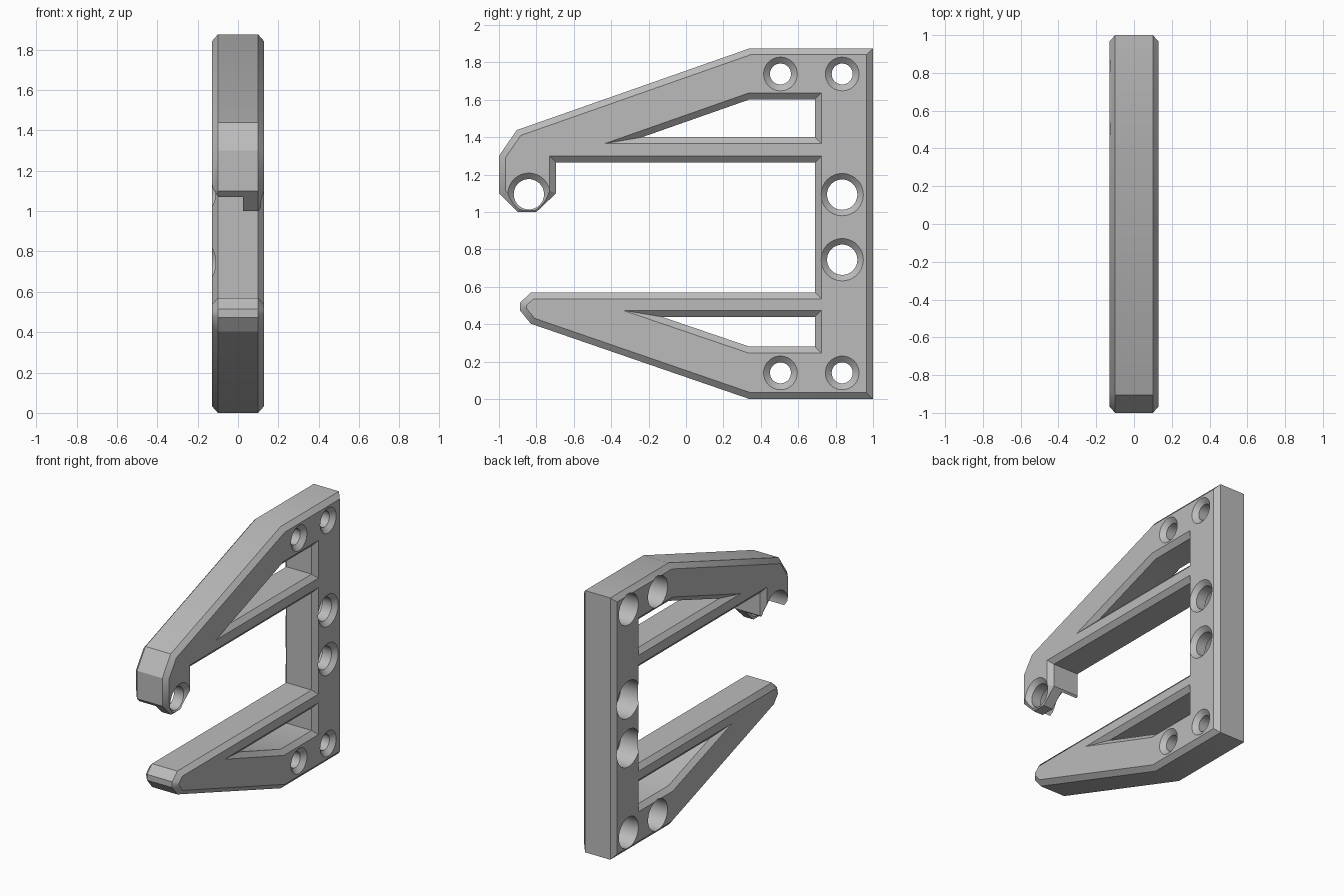
import bpy, bmesh, math
from mathutils import Vector

cube = bpy.data.objects.get("Cube")
if cube:
    bpy.data.objects.remove(cube, do_unlink=True)

grey = bpy.data.materials.new("plain_grey")
grey.use_nodes = True
colour = (0.5, 0.5, 0.5, 1)
grey.diffuse_color = colour
grey.node_tree.nodes["Principled BSDF"].inputs["Base Color"].default_value = colour

HALF, EDGE, BEVEL = 0.13, 0.10, 0.034


def inset(points, amount):
    """Mitred inward offset of a counter-clockwise loop."""
    result = []
    for i, p in enumerate(points):
        p = Vector(p)
        a = (p - Vector(points[i - 1])).normalized()
        b = (Vector(points[(i + 1) % len(points)]) - p).normalized()
        na, nb = Vector((-a.y, a.x)), Vector((-b.y, b.x))
        result.append(p + (na + nb) * (amount / (1 + na.dot(nb))))
    return result


def solid(name, points, levels):
    """Stack inset copies of a (y, z) loop along x and skin them."""
    bm = bmesh.new()
    rings = [[bm.verts.new((x, p.x, p.y)) for p in inset(points, amount)]
             for x, amount in levels]
    count = len(points)
    for low, high in zip(rings, rings[1:]):
        for i in range(count):
            j = (i + 1) % count
            bm.faces.new((low[i], low[j], high[j], high[i]))
    bm.faces.new(rings[0][::-1])
    bm.faces.new(rings[-1])
    bmesh.ops.recalc_face_normals(bm, faces=bm.faces)
    mesh = bpy.data.meshes.new(name)
    bm.to_mesh(mesh)
    bm.free()
    mesh.materials.append(grey)
    obj = bpy.data.objects.new(name, mesh)
    bpy.context.collection.objects.link(obj)
    return obj


def cut(target, cutter):
    cutter.hide_render = True
    mod = target.modifiers.new("cut", "BOOLEAN")
    mod.operation = "DIFFERENCE"
    mod.solver = "EXACT"
    mod.object = cutter
    bpy.context.view_layer.objects.active = target
    bpy.ops.object.modifier_apply(modifier=mod.name)
    bpy.data.objects.remove(cutter, do_unlink=True)


# Bracket body: post, hooked upper arm and pointed lower arm
outline = [(1, 0), (1, 1.875), (.34, 1.875), (-.905, 1.438), (-1, 1.30),
           (-1, 1.10), (-.90, 1), (-.80, 1), (-.695, 1.10), (-.695, 1.265),
           (.69, 1.265), (.69, .57), (-.83, .57), (-.887, .515),
           (-.887, .473), (-.83, .403), (.34, 0)]
body = solid("bracket_body", outline,
             [(-HALF, BEVEL), (-EDGE, 0), (EDGE, 0), (HALF, BEVEL)])

# Triangular windows, flared to bevel their rims
flare = [(-HALF - .03, -2 * BEVEL), (-EDGE, 0), (EDGE, 0), (HALF + .03, -2 * BEVEL)]
windows = [
    [(.69, 1.40), (.69, 1.602), (.34, 1.602), (-.235, 1.40)],
    [(.69, .28), (.69, .44), (-.13, .44), (.34, .28)],
]
for window in windows:
    cut(body, solid("window_cutter", window, flare))


# Screw holes: countersunk on one side, counterbored on the other
def hole(y, z, radius, rim, bore):
    circle = [(y + radius * math.cos(t), z + radius * math.sin(t))
              for t in (math.tau * i / 48 for i in range(48))]
    levels = [(-.2, radius - bore), (.025, radius - bore), (.025, 0),
              (EDGE, 0), (HALF + .03, 2 * (radius - rim))]
    cut(body, solid("hole_cutter", circle, levels))


for z in (.14, 1.738):
    for y in (.505, .835):
        hole(y, z, .056, .09, .11)
for y, z in ((.835, 1.093), (.835, .745), (-.84, 1.095)):
    hole(y, z, .081, .113, .133)

# Smooth the round walls, keep the bevels crisp
bpy.ops.object.select_all(action="DESELECT")
body.select_set(True)
bpy.context.view_layer.objects.active = body
bpy.ops.object.shade_smooth_by_angle(angle=math.radians(30))
